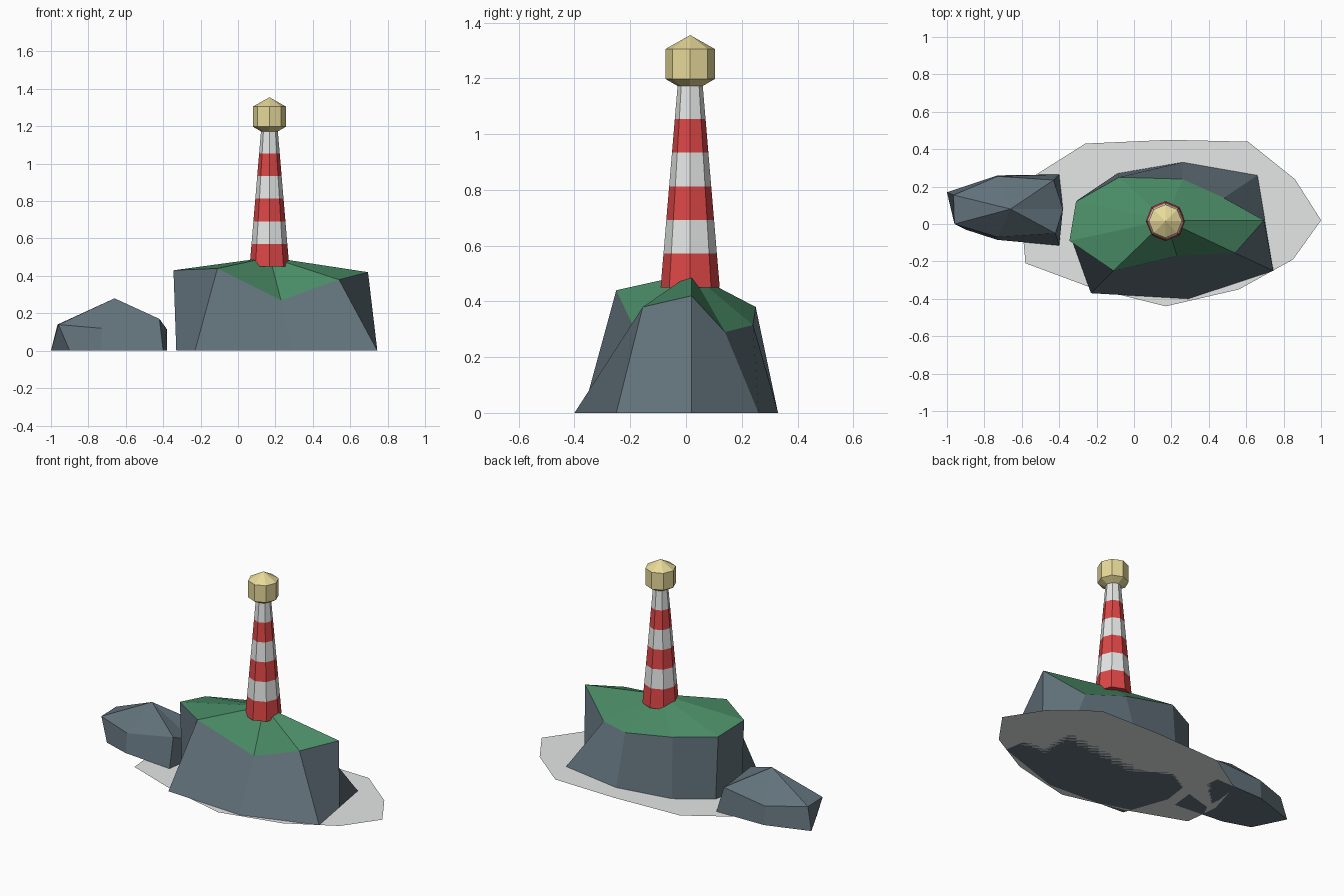
import bpy, bmesh, math

if "Cube" in bpy.data.objects:
    bpy.data.objects.remove(bpy.data.objects["Cube"])


def material(name, rgb):
    lin = [((c / 255 + 0.055) / 1.055) ** 2.4 for c in rgb]
    m = bpy.data.materials.new(name)
    m.diffuse_color = (*lin, 1)
    m.use_nodes = True
    m.node_tree.nodes["Principled BSDF"].inputs["Base Color"].default_value = m.diffuse_color
    return m


ROCK = material("slate_rock", (98, 114, 123))
GRASS = material("grass_green", (74, 140, 102))
WHITE = material("white", (228, 231, 229))
RED = material("stripe_red", (220, 70, 70))
LAMP = material("lamp_yellow", (238, 224, 158))


def finish(name, bm, mats):
    mesh = bpy.data.meshes.new(name)
    bm.to_mesh(mesh)
    bm.free()
    for m in mats:
        mesh.materials.append(m)
    obj = bpy.data.objects.new(name, mesh)
    bpy.context.collection.objects.link(obj)
    return obj


def bridge(bm, low, high, mat=0):
    """Ring of side faces between two loops of equal length."""
    n = len(low)
    for i in range(n):
        j = (i + 1) % n
        bm.faces.new((low[i], low[j], high[j], high[i])).material_index = mat


def fan(bm, ring, apex, mat=0):
    """Triangles from a loop up to a point."""
    tip = bm.verts.new(apex)
    for i in range(len(ring)):
        bm.faces.new((ring[i], ring[(i + 1) % len(ring)], tip)).material_index = mat


def crag(name, foot, crown, peak, mats):
    """Faceted rock: flat foot, uneven crown, peaked top in the last material."""
    bm = bmesh.new()
    low = [bm.verts.new((x, y, 0)) for x, y in foot]
    high = [bm.verts.new(p) for p in crown]
    bm.faces.new(low[::-1])
    bridge(bm, low, high)
    fan(bm, high, peak, len(mats) - 1)
    return finish(name, bm, mats)


def turned(name, profile, center, mats, sides=8, tip=None):
    """Low-poly turned shape; each section alternates through the materials."""
    bm = bmesh.new()
    rings = []
    for r, z in profile:
        rings.append([bm.verts.new((center[0] + r * math.cos(math.tau * k / sides),
                                    center[1] + r * math.sin(math.tau * k / sides), z))
                      for k in range(sides)])
    bm.faces.new(rings[0][::-1])
    for i in range(len(rings) - 1):
        bridge(bm, rings[i], rings[i + 1], i % len(mats))
    if tip:
        fan(bm, rings[-1], (*center, tip))
    else:
        bm.faces.new(rings[-1]).material_index = len(mats) - 1
    return finish(name, bm, mats)


# Flat patch of surf around the island
bm = bmesh.new()
surf = [(1.0, .02), (.86, .24), (.61, .44), (.19, .45), (-.26, .43), (-.53, .26),
        (-.60, .01), (-.58, -.21), (-.23, -.34), (.17, -.44), (.56, -.35), (.85, -.19)]
bm.faces.new([bm.verts.new((x, y, 0)) for x, y in surf])
finish("surf", bm, [WHITE])

# Main island with a grassy top
crag("island",
     [(.70, .02), (.66, .26), (.26, .33), (-.09, .27), (-.30, .13),
      (-.33, -.09), (-.23, -.37), (.29, -.40), (.745, -.25)],
     [(.695, .02, .42), (.48, .14, .29), (.26, .24, .315), (-.08, .25, .38), (-.31, .12, .395),
      (-.345, -.09, .43), (-.11, -.25, .44), (.23, -.17, .27), (.54, -.155, .38)],
     (.17, .02, .50), [ROCK, GRASS])

# Small rock beside it
crag("small_rock",
     [(-.38, .08), (-.40, .265), (-.73, .26), (-1.0, .17), (-.90, -.03),
      (-.73, -.085), (-.40, -.115)],
     [(-.38, .08, .115), (-.43, .235, .15), (-.73, .255, .12), (-.965, .155, .14),
      (-.96, .0, .14), (-.73, -.07, .12), (-.42, -.05, .17)],
     (-.66, .08, .28), [ROCK])

# Tapered tower with six stripes, and the lantern on top
CENTER = (.168, .015)
stripes = 6
turned("tower", [(.106 - .061 * k / stripes, .45 + .725 * k / stripes)
                 for k in range(stripes + 1)], CENTER, [RED, WHITE])
turned("lantern", [(.046, 1.173), (.089, 1.198), (.089, 1.305)], CENTER, [LAMP], tip=1.355)
